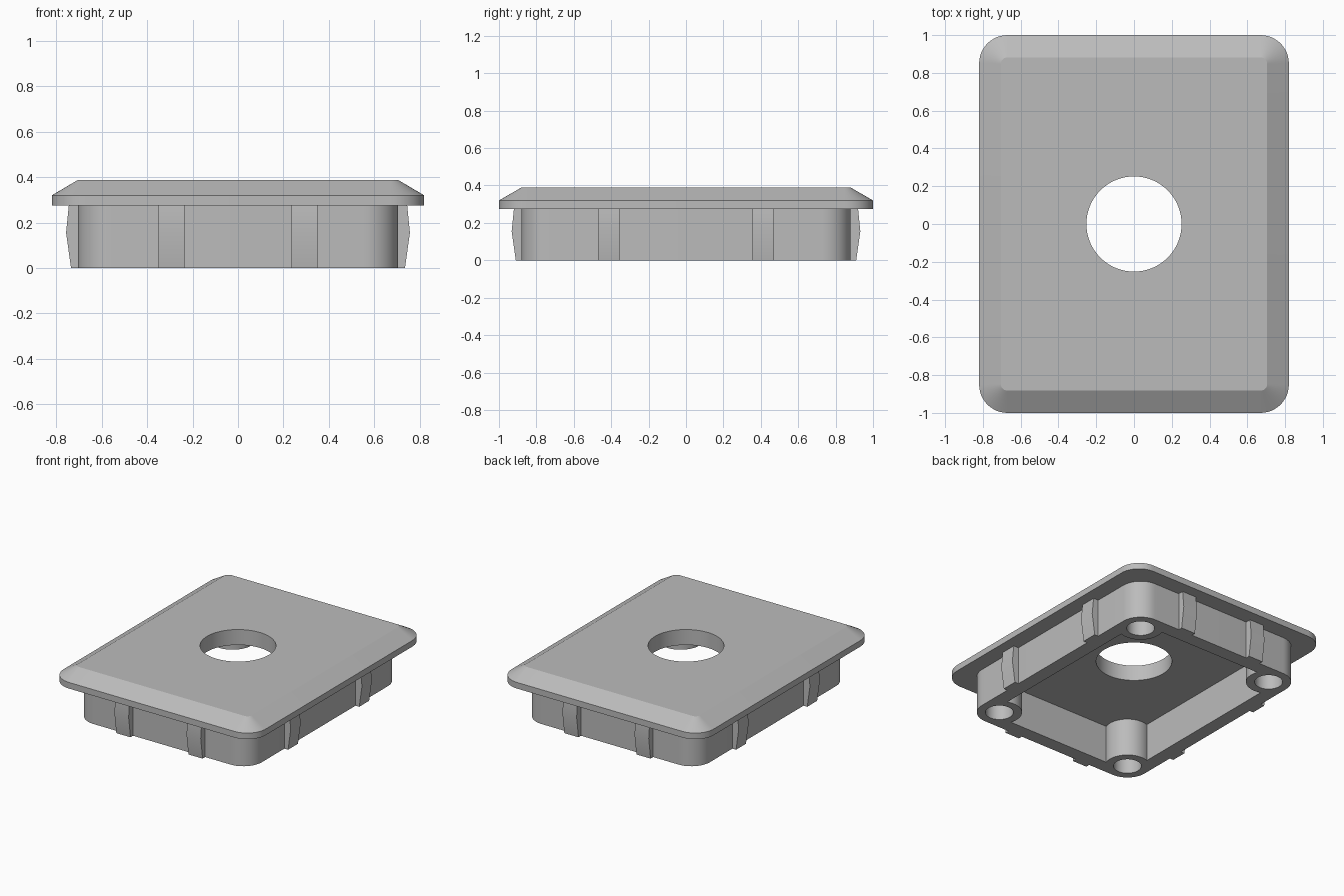
import bpy, bmesh
from math import sin, cos, pi, acos, radians

cube = bpy.data.objects.get("Cube")
if cube:
    bpy.data.objects.remove(cube, do_unlink=True)

grey = bpy.data.materials.new("plain grey")
grey.use_nodes = True
COLOUR = (0.5, 0.5, 0.5, 1)
grey.diffuse_color = COLOUR
grey.node_tree.nodes["Principled BSDF"].inputs["Base Color"].default_value = COLOUR

# Main sizes
Z_RIM, Z_EDGE, Z_TOP = 0.275, 0.32, 0.388
WALL_X, WALL_Y, WALL = 0.705, 0.88, 0.1
BOSS_R, PIN_R = 0.15, 0.093
BOSS_X, BOSS_Y = WALL_X - BOSS_R, WALL_Y - BOSS_R
QUADRANTS = [(1, 1), (-1, 1), (-1, -1), (1, -1)]


def arc(cx, cy, r, a, b, n):
    return [(cx + r * cos(a + (b - a) * i / n), cy + r * sin(a + (b - a) * i / n))
            for i in range(n + 1)]


def four_corners(corner):
    """Mirror one corner's points into all quadrants as a closed outline."""
    points = []
    for sx, sy in QUADRANTS:
        part = [(sx * x, sy * y) for x, y in corner]
        points += part if sx * sy > 0 else part[::-1]
    return points


def rounded(hx, hy, r):
    return four_corners(arc(hx - r, hy - r, r, 0, pi / 2, 12))


def circle(cx, cy, r, n=48):
    return arc(cx, cy, r, 0, 2 * pi, n)[:-1]


def ring(bm, outline, z):
    verts = [bm.verts.new((x, y, z)) for x, y in outline]
    edges = [bm.edges.new((v, verts[i - 1])) for i, v in enumerate(verts)]
    return verts, edges


def loft(bm, a, b):
    for i in range(len(a[0])):
        bm.faces.new((a[0][i - 1], a[0][i], b[0][i], b[0][i - 1]))


def fill(bm, *rings):
    edges = [e for r in rings for e in r[1]]
    bmesh.ops.triangle_fill(bm, use_beauty=True, edges=edges)


def finish(bm, name):
    bmesh.ops.recalc_face_normals(bm, faces=bm.faces[:])
    mesh = bpy.data.meshes.new(name)
    bm.to_mesh(mesh)
    bm.free()
    mesh.materials.append(grey)
    obj = bpy.data.objects.new(name, mesh)
    bpy.context.collection.objects.link(obj)
    bpy.ops.object.select_all(action='DESELECT')
    obj.select_set(True)
    bpy.context.view_layer.objects.active = obj
    bpy.ops.object.shade_smooth_by_angle(angle=radians(25))


# Cover plate with chamfered top and a round centre hole
bm = bmesh.new()
low = ring(bm, rounded(0.82, 1, 0.15), Z_RIM)
edge = ring(bm, rounded(0.82, 1, 0.15), Z_EDGE)
top = ring(bm, rounded(0.705, 0.882, 0.035), Z_TOP)
hole_low = ring(bm, circle(0, 0, 0.252, 64), Z_RIM)
hole_top = ring(bm, circle(0, 0, 0.252, 64), Z_TOP)
loft(bm, low, edge)
loft(bm, edge, top)
loft(bm, hole_low, hole_top)
fill(bm, low, hole_low)
fill(bm, top, hole_top)
finish(bm, "cover_plate")

# Skirt wall with a round boss and blind hole in each corner
half = acos((BOSS_R - WALL) / BOSS_R)
cavity = four_corners(arc(BOSS_X, BOSS_Y, BOSS_R, -half, half - 1.5 * pi, 20))
outlines = [rounded(WALL_X, WALL_Y, BOSS_R), cavity]
outlines += [circle(sx * BOSS_X, sy * BOSS_Y, PIN_R, 32) for sx, sy in QUADRANTS]
bm = bmesh.new()
bottoms = [ring(bm, o, 0) for o in outlines]
for outline, bottom in zip(outlines, bottoms):
    loft(bm, bottom, ring(bm, outline, Z_RIM))
fill(bm, *bottoms)
finish(bm, "skirt")

# Bulged snap ribs, two on each side
RIB = [(0, 0), (0.03, 0), (0.052, 0.155), (0.04, Z_RIM), (0, Z_RIM)]


def snap_rib(name, axis, side, start, end):
    bm = bmesh.new()
    ends = []
    for along in (start, end):
        verts = []
        for out, z in RIB:
            if axis == "x":
                co = (side * (WALL_X + out), along, z)
            else:
                co = (along, side * (WALL_Y + out), z)
            verts.append(bm.verts.new(co))
        ends.append(verts)
        bm.faces.new(verts)
    for i in range(len(RIB)):
        bm.faces.new((ends[0][i - 1], ends[0][i], ends[1][i], ends[1][i - 1]))
    finish(bm, name)


for sx, sy in QUADRANTS:
    place = ("back" if sy > 0 else "front") + ("_left" if sx > 0 else "_right")
    snap_rib(place + "_end_rib", "y", sy, sx * 0.235, sx * 0.35)
    snap_rib(place + "_side_rib", "x", sx, sy * 0.355, sy * 0.47)
